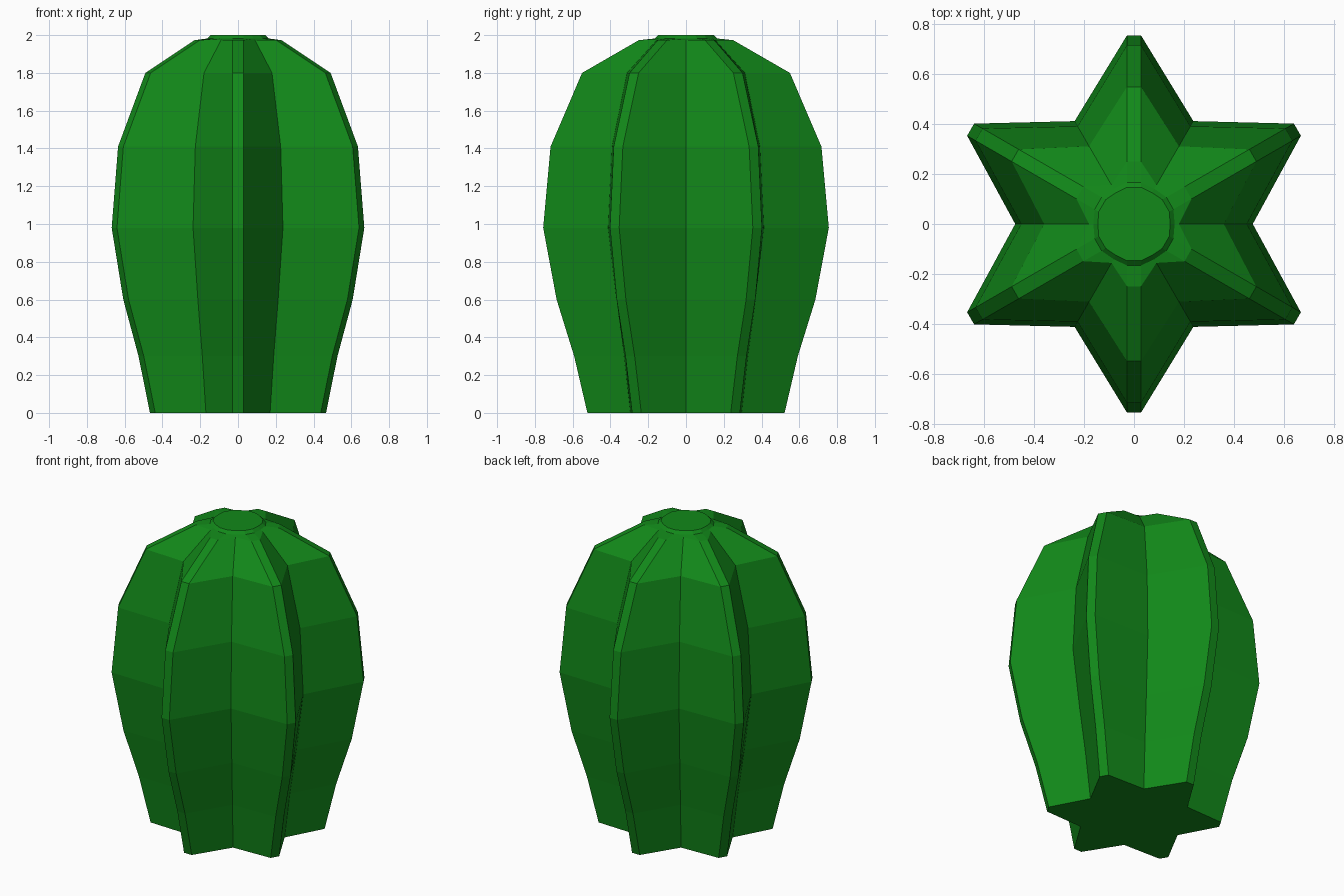
import bpy, bmesh
from math import radians
from mathutils import Matrix, Vector

if "Cube" in bpy.data.objects:
    bpy.data.objects.remove(bpy.data.objects["Cube"])

RIBS = 6
HALF_W = 0.028  # half width of the flat rib edge

# height, rib radius, valley radius
PROFILE = [
    (0.00, 0.522, 0.340),
    (0.30, 0.592, 0.378),
    (0.60, 0.685, 0.425),
    (0.98, 0.756, 0.476),
    (1.41, 0.717, 0.452),
    (1.80, 0.550, 0.360),
    (1.973, 0.250, 0.180),
    (1.982, 0.166, 0.163),
    (2.00, 0.147, 0.145),
]


def star_ring(bm, z, rib, valley):
    """Star outline: two points per rib edge, one point per valley."""
    ring = []
    for k in range(RIBS):
        turn = Matrix.Rotation(radians(90 + 360 / RIBS * k), 3, 'Z')
        half = Matrix.Rotation(radians(180 / RIBS), 3, 'Z')
        points = [Vector((rib, -HALF_W, z)), Vector((rib, HALF_W, z)),
                  half @ Vector((valley, 0, z))]
        ring += [bm.verts.new(turn @ p) for p in points]
    return ring


# Ribbed cactus body: stacked star outlines joined into flat faces
bm = bmesh.new()
rings = [star_ring(bm, *row) for row in PROFILE]
for low, high in zip(rings, rings[1:]):
    for i in range(len(low)):
        j = (i + 1) % len(low)
        bm.faces.new((low[i], low[j], high[j], high[i]))

# Star-shaped base and crown cap
bm.faces.new(rings[0][::-1])
bm.faces.new(rings[-1])
bmesh.ops.recalc_face_normals(bm, faces=bm.faces)

mesh = bpy.data.meshes.new("cactus_body")
bm.to_mesh(mesh)
bm.free()
body = bpy.data.objects.new("cactus_body", mesh)
bpy.context.collection.objects.link(body)

# Green skin
green = bpy.data.materials.new("cactus_green")
green.diffuse_color = (0.006, 0.25, 0.010, 1)
green.use_nodes = True
green.node_tree.nodes["Principled BSDF"].inputs["Base Color"].default_value = green.diffuse_color
mesh.materials.append(green)
